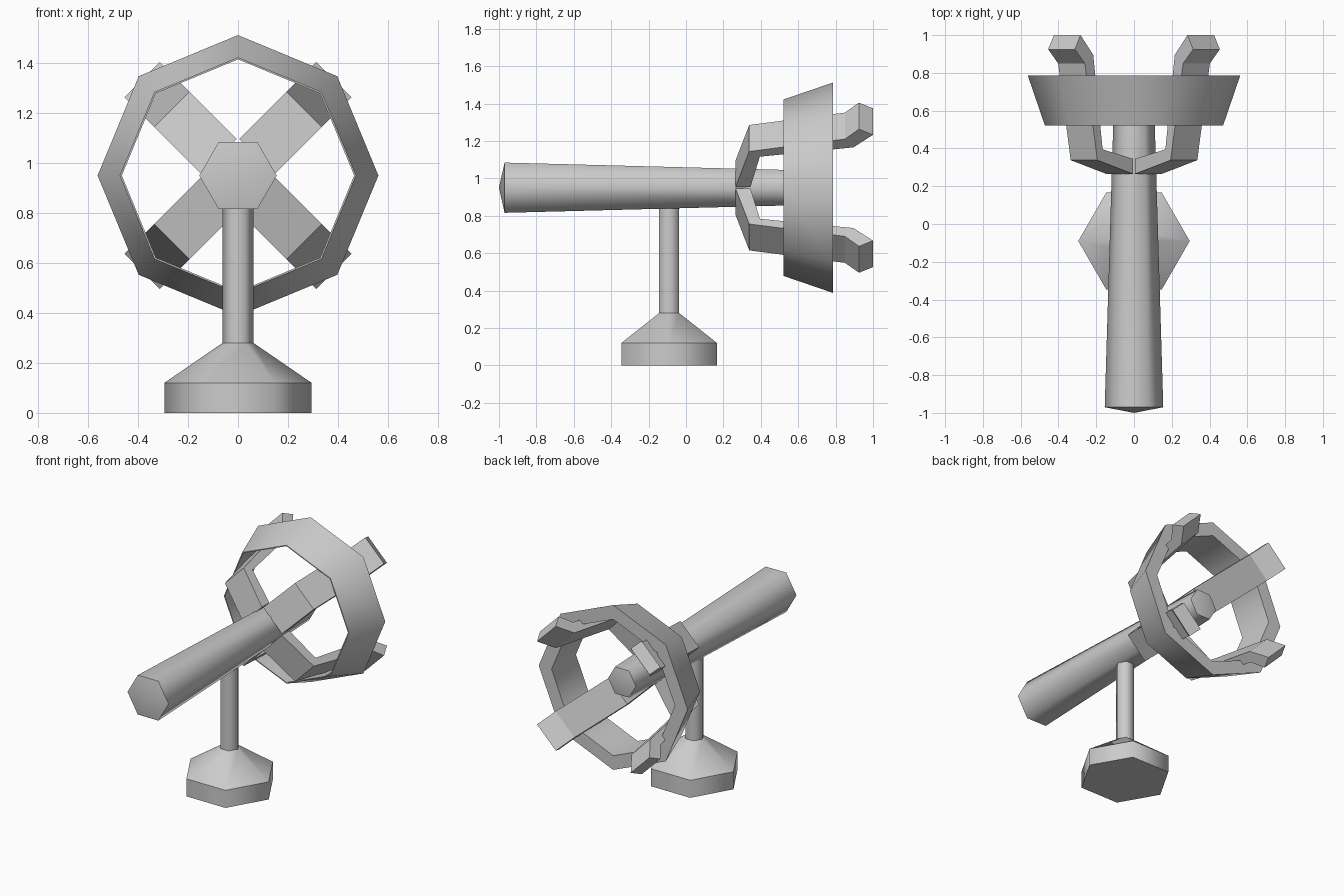
import bpy, bmesh
from math import cos, sin, tau, pi
from mathutils import Matrix, Vector

cube = bpy.data.objects.get("Cube")
if cube:
    bpy.data.objects.remove(cube, do_unlink=True)

grey = bpy.data.materials.new("plain_grey")
grey.use_nodes = True
color = (0.6, 0.6, 0.6, 1)
grey.diffuse_color = color
grey.node_tree.nodes["Principled BSDF"].inputs["Base Color"].default_value = color

AXIS_Z = 0.95   # height of the barrel axis
POLE_Y = -0.09  # stand position


def finish(name, bm):
    bmesh.ops.remove_doubles(bm, verts=bm.verts, dist=1e-5)
    bmesh.ops.recalc_face_normals(bm, faces=bm.faces)
    mesh = bpy.data.meshes.new(name)
    bm.to_mesh(mesh)
    bm.free()
    mesh.materials.append(grey)
    obj = bpy.data.objects.new(name, mesh)
    bpy.context.collection.objects.link(obj)
    return obj


def turned(name, profile, sides, matrix, closed=False):
    """Turn (radius, height) points about z; smooth round the axis, sharp at the rims."""
    bm = bmesh.new()
    rings = [[bm.verts.new((r * cos(tau * i / sides), r * sin(tau * i / sides), h))
              for i in range(sides)] for r, h in profile]
    pairs = list(zip(rings, rings[1:]))
    if closed:
        pairs.append((rings[-1], rings[0]))
    for a, b in pairs:
        for i in range(sides):
            j = (i + 1) % sides
            bm.faces.new((a[i], a[j], b[j], b[i])).smooth = True
    for ring in rings:
        for i in range(sides):
            edge = bm.edges.get((ring[i], ring[(i + 1) % sides]))
            if edge:
                edge.smooth = False
    bmesh.ops.transform(bm, matrix=matrix, verts=bm.verts)
    return finish(name, bm)


# Stand: hexagonal foot and pole
stand = Matrix.Translation((0, POLE_Y, 0))
turned("base", [(0, 0), (0.295, 0), (0.295, 0.12), (0.062, 0.28), (0, 0.28)], 6, stand)
turned("pole", [(0, 0.27), (0.062, 0.27), (0.062, 0.92), (0, 0.92)], 6, stand)

# Parts turned about the long axis, pointing to the back
along_y = Matrix.Translation((0, 0, AXIS_Z)) @ Matrix.Rotation(-pi / 2, 4, "X")
turned("barrel", [(0, -1), (0.155, -0.97), (0.105, 0.69), (0, 0.71)], 6, along_y)
turned("ring", [(0.472, 0.522), (0.562, 0.785), (0.465, 0.785), (0.465, 0.522)],
       8, along_y, closed=True)

# Four bent arms, with outline as (distance from axis, y)
ARM = [(0.107, 0.265), (0.374, 0.338), (0.468, 0.85), (0.543, 0.925),
       (0.5, 1.0), (0.405, 0.895), (0.335, 0.395), (0.107, 0.345)]
HALF_WIDTH = 0.1
NAMES = ["upper_left_arm", "lower_left_arm", "lower_right_arm", "upper_right_arm"]
for k, name in enumerate(NAMES):
    bm = bmesh.new()
    side = bm.faces.new([bm.verts.new((r, y, -HALF_WIDTH)) for r, y in ARM])
    extruded = bmesh.ops.extrude_face_region(bm, geom=[side], use_keep_orig=True)
    moved = [v for v in extruded["geom"] if isinstance(v, bmesh.types.BMVert)]
    bmesh.ops.translate(bm, verts=moved, vec=Vector((0, 0, 2 * HALF_WIDTH)))
    turn = Matrix.Rotation(-pi / 4 + k * pi / 2, 4, "Y")
    bmesh.ops.transform(bm, matrix=Matrix.Translation((0, 0, AXIS_Z)) @ turn, verts=bm.verts)
    finish(name, bm)
